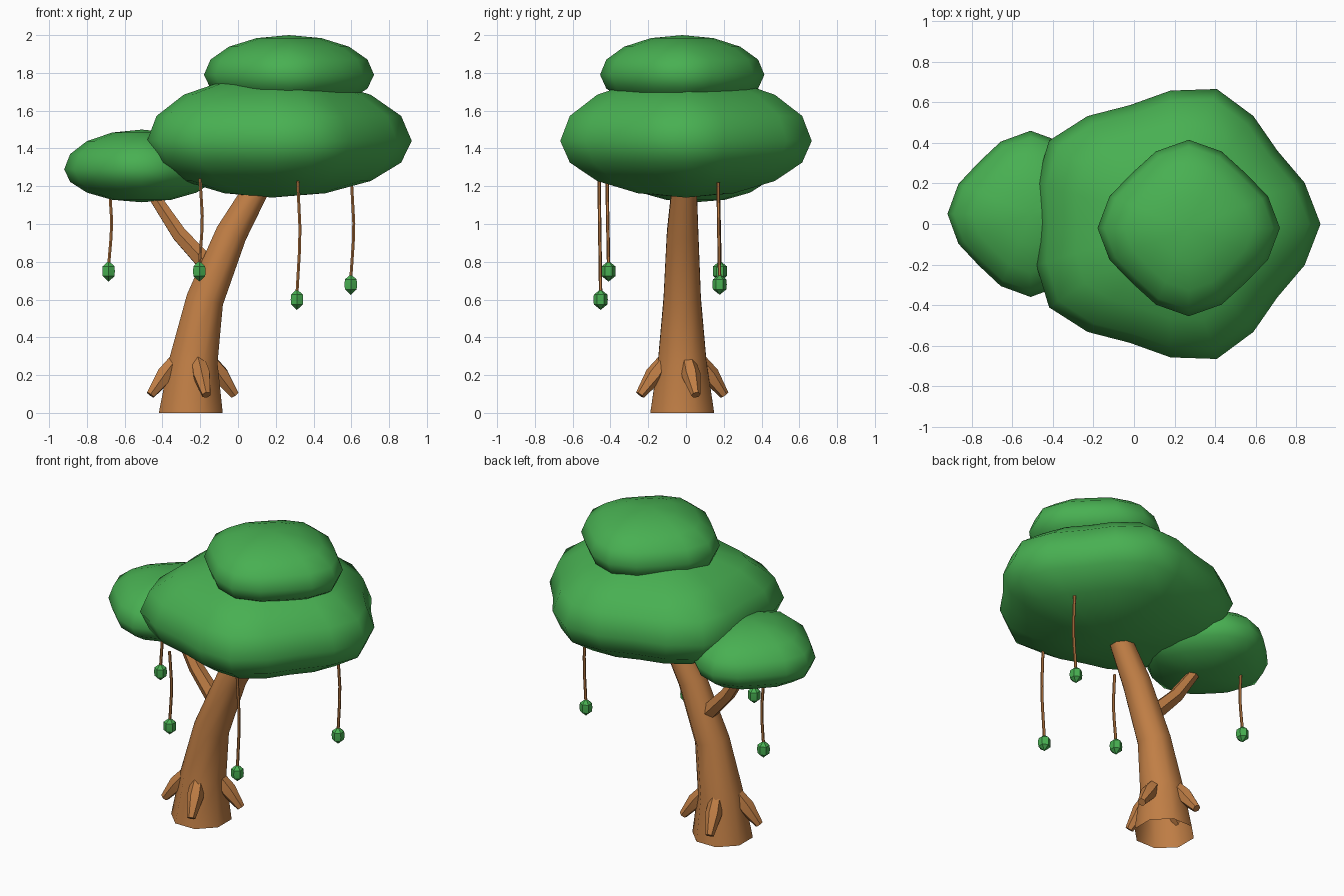
import bpy, bmesh, math
from mathutils import Vector

if "Cube" in bpy.data.objects:
    bpy.data.objects.remove(bpy.data.objects["Cube"])

UP = Vector((0, 0, 1))


def material(name, rgb):
    m = bpy.data.materials.new(name)
    m.diffuse_color = (*rgb, 1)
    m.use_nodes = True
    m.node_tree.nodes["Principled BSDF"].inputs["Base Color"].default_value = m.diffuse_color
    return m


GREEN = material("leaf_green", (0.065, 0.434, 0.084))
BROWN = material("bark_brown", (0.53, 0.21, 0.06))


def finish(name, bm, mat, angle=None):
    bmesh.ops.recalc_face_normals(bm, faces=bm.faces)
    mesh = bpy.data.meshes.new(name)
    bm.to_mesh(mesh)
    bm.free()
    mesh.materials.append(mat)
    ob = bpy.data.objects.new(name, mesh)
    bpy.context.collection.objects.link(ob)
    if angle:
        bpy.ops.object.select_all(action='DESELECT')
        ob.select_set(True)
        bpy.context.view_layer.objects.active = ob
        bpy.ops.object.shade_smooth_by_angle(angle=math.radians(angle))
    return ob


def tube(name, path, radii, sides, flat_base=False, cap_base=True):
    """Tapered tube along a rising path."""
    bm = bmesh.new()
    pts = [Vector(p) for p in path]
    rings = []
    for i, (p, r) in enumerate(zip(pts, radii)):
        t = pts[min(i + 1, len(pts) - 1)] - pts[max(i - 1, 0)]
        q = UP.rotation_difference(UP if flat_base and i == 0 else t)
        ring = []
        for k in range(sides):
            a = math.tau * (k + 0.5) / sides
            ring.append(bm.verts.new(p + q @ Vector((r * math.cos(a), r * math.sin(a), 0))))
        rings.append(ring)
    for a, b in zip(rings, rings[1:]):
        for k in range(sides):
            j = (k + 1) % sides
            bm.faces.new((a[k], a[j], b[j], b[k]))
    if cap_base:
        bm.faces.new(rings[0])
    bm.faces.new(rings[-1])
    return finish(name, bm, BROWN, 50)


def canopy(name, centre, rx, ry, up, down, corners):
    """Flattened dome whose outline is a rounded polygon."""
    bm = bmesh.new()
    bmesh.ops.create_uvsphere(bm, u_segments=corners * 4, v_segments=8, radius=1)
    for v in bm.verts:
        x, y, z = v.co
        f = 1 - 0.06 * (1 - math.cos(corners * math.atan2(y, x)))
        v.co = Vector(centre) + Vector((x * f * rx, y * f * ry, z * (up if z > 0 else down)))
    return finish(name, bm, GREEN, 80)


# Leaf masses
canopy("main_canopy", (0.18, 0, 1.44), 0.74, 0.70, 0.345, 0.30, 5)
canopy("top_canopy", (0.27, -0.02, 1.79), 0.45, 0.435, 0.21, 0.19, 4)
canopy("side_canopy", (-0.51, 0.05, 1.29), 0.41, 0.41, 0.21, 0.175, 4)

# Leaning trunk, open underneath, and side branch
tube("trunk",
     [(-0.25, -0.02, 0), (-0.235, -0.02, 0.28), (-0.175, -0.02, 0.6),
      (-0.035, -0.018, 0.95), (0.09, -0.01, 1.17), (0.15, -0.01, 1.3)],
     [0.183, 0.138, 0.107, 0.09, 0.073, 0.068], 8, flat_base=True, cap_base=False)
tube("branch", [(-0.12, -0.01, 0.74), (-0.31, 0.01, 0.945), (-0.46, 0.03, 1.17)],
     [0.055, 0.045, 0.033], 6)

# Four root spurs around the trunk
for i in range(4):
    a = math.radians(18 + 90 * i)
    path = [(-0.24 + d * math.cos(a), -0.02 + d * math.sin(a), z)
            for d, z in ((0.235, 0.095), (0.155, 0.20), (0.07, 0.31))]
    tube(f"root_{i + 1}", path, [0.025, 0.05, 0.035], 6)

# Hanging vines with a bud at the end: x, y, bud height, top height
for i, (x, y, z, top) in enumerate([(-0.685, 0.18, 0.75, 1.2), (-0.205, -0.41, 0.75, 1.24),
                                    (0.312, -0.452, 0.60, 1.23), (0.597, 0.178, 0.68, 1.22)]):
    h = top - z
    tube(f"vine_{i + 1}",
         [(x, y, z + 0.03), (x + 0.013, y - 0.003, z + h * 0.4),
          (x + 0.016, y - 0.005, z + h * 0.6), (x + 0.004, y - 0.008, top)],
         [0.009] * 4, 6)
    bm = bmesh.new()
    bmesh.ops.create_uvsphere(bm, u_segments=6, v_segments=4, radius=1)
    rings = {0: 0.038, 1: 0.036}
    for v in bm.verts:
        s = 0.038 if abs(v.co.z) < 0.1 else 0.051
        v.co = Vector((x + v.co.x * s, y + v.co.y * s,
                       z + max(-0.055, min(0.055, v.co.z * (0.055 if abs(v.co.z) > 0.9 else 0.037)))))
    finish(f"bud_{i + 1}", bm, GREEN, 30)
